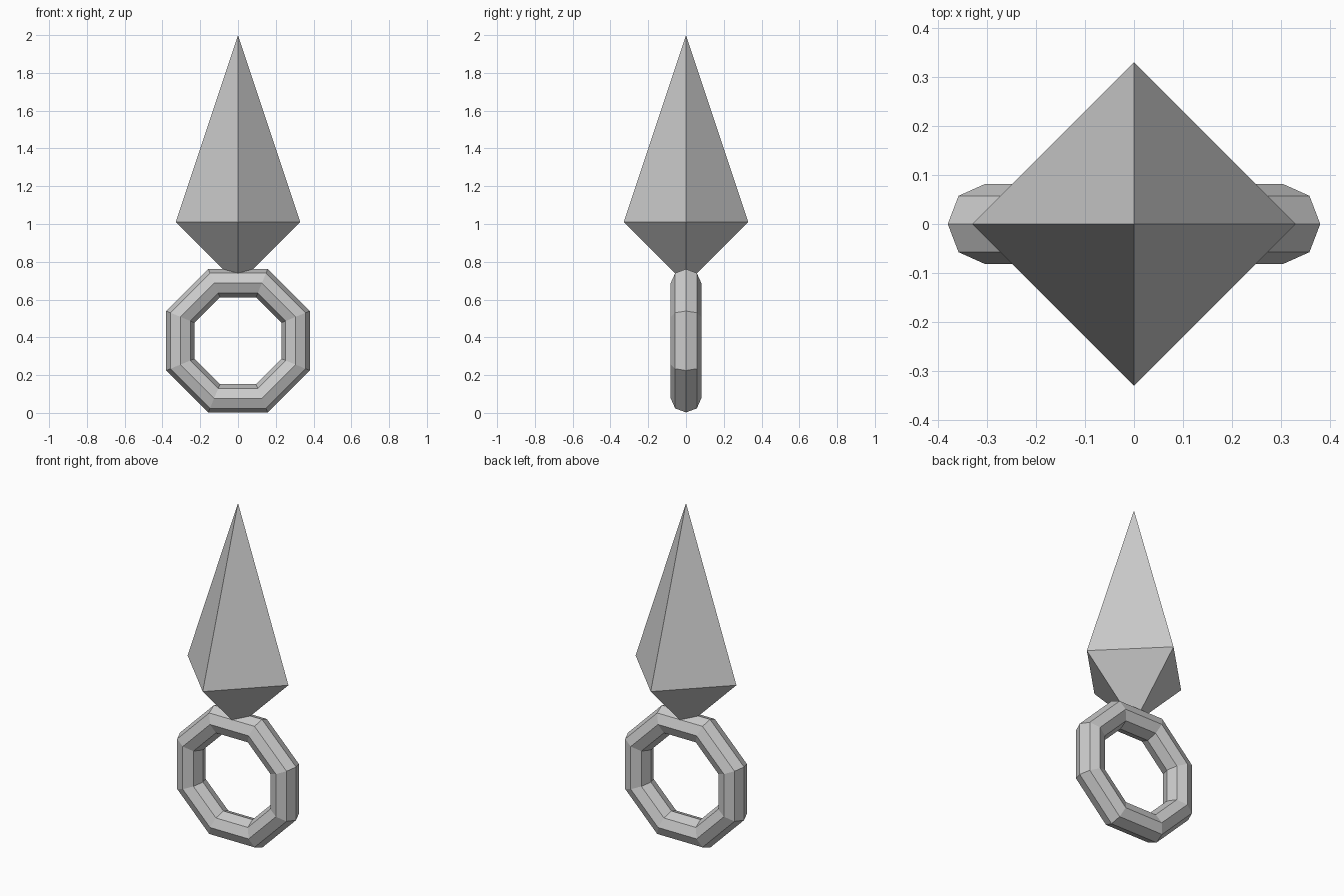
import bpy
import bmesh
from math import pi, cos, sin
from mathutils import Matrix, Vector

cube = bpy.data.objects.get("Cube")
if cube:
    bpy.data.objects.remove(cube, do_unlink=True)

SIDES = 8
RING_RADIUS, TUBE_RADIUS, RING_Z = 0.33, 0.0812, 0.382
SPIKE_RADIUS, GIRDLE_Z, TIP_Z = 0.33, 1.01, 2.0

grey = bpy.data.materials.new("plain grey")
grey.use_nodes = True
colour = (0.6, 0.6, 0.6, 1.0)
grey.diffuse_color = colour
grey.node_tree.nodes["Principled BSDF"].inputs["Base Color"].default_value = colour


def add_object(name, bm):
    bmesh.ops.recalc_face_normals(bm, faces=bm.faces[:])
    mesh = bpy.data.meshes.new(name)
    bm.to_mesh(mesh)
    bm.free()
    mesh.materials.append(grey)
    obj = bpy.data.objects.new(name, mesh)
    bpy.context.collection.objects.link(obj)
    return obj


# Upright octagonal ring with an octagonal tube
bm = bmesh.new()
loops = []
for i in range(SIDES):
    turn = 2 * pi * (i + 0.5) / SIDES
    loop = []
    for j in range(SIDES):
        around = 2 * pi * j / SIDES
        r = RING_RADIUS + TUBE_RADIUS * cos(around)
        loop.append(bm.verts.new((r * cos(turn), TUBE_RADIUS * sin(around),
                                  RING_Z + r * sin(turn))))
    loops.append(loop)
for i in range(SIDES):
    a, b = loops[i], loops[(i + 1) % SIDES]
    for j in range(SIDES):
        k = (j + 1) % SIDES
        bm.faces.new((a[j], b[j], b[k], a[k]))
add_object("ring", bm)

# Four-sided spike, its short lower point sunk into the ring
bm = bmesh.new()
top = bm.verts.new((0, 0, TIP_Z))
bottom = bm.verts.new((0, 0, GIRDLE_Z - SPIKE_RADIUS))
girdle = [bm.verts.new(Matrix.Rotation(i * pi / 2, 3, "Z")
                       @ Vector((SPIKE_RADIUS, 0, GIRDLE_Z))) for i in range(4)]
for i in range(4):
    a, b = girdle[i], girdle[(i + 1) % 4]
    bm.faces.new((a, b, top))
    bm.faces.new((b, a, bottom))
add_object("spike", bm)
